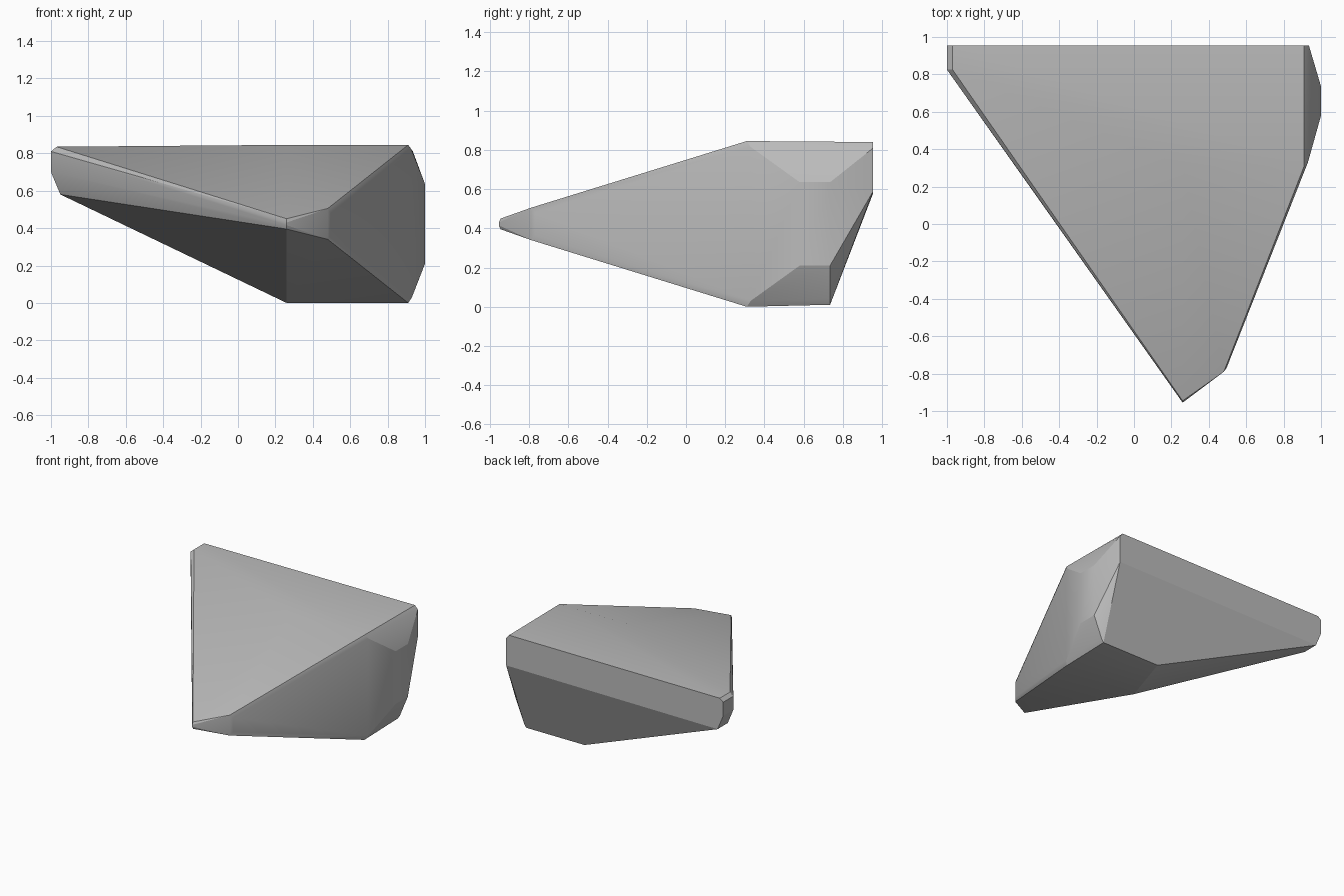
import bpy, bmesh, math

default = bpy.data.objects.get("Cube")
if default:
    bpy.data.objects.remove(default, do_unlink=True)

HEIGHT = .845
BACK = .955

# Stone material
stone = bpy.data.materials.new("grey stone")
stone.use_nodes = True
colour = (.5, .5, .5, 1)
stone.diffuse_color = colour
stone.node_tree.nodes["Principled BSDF"].inputs["Base Color"].default_value = colour

# Corners of the front and right facets, mirrored between top and bottom
corners = []
for x, y, z in [
    (.26, .31, HEIGHT), (.91, .31, HEIGHT), (.93, .33, .815),  # ridge and shoulder
    (.48, -.79, .505), (.495, -.77, .48),                      # blunt side of the nose
    (.26, -.945, .45), (.26, -.955, .43),                      # nose tip
    (1, .58, .635), (1, .735, .635),                           # bulge on the right
]:
    corners += [(x, y, z), (x, y, HEIGHT - z)]

# Left end: a narrow chamfered block
for x, z in [(-.97, .835), (-1, .81), (-1, .7), (-.95, .58)]:
    corners += [(x, .825, z), (x, BACK, z)]

# Back face and undercut
corners += [(.91, BACK, .84), (.935, BACK, .81), (.935, BACK, .59)]
corners += [(.39, .735, .01), (.91, .735, .01), (.93, .735, .04)]

# Wrap the corners into one faceted rock
bm = bmesh.new()
for corner in corners:
    bm.verts.new(corner)
hull = bmesh.ops.convex_hull(bm, input=bm.verts)
loose = [v for v in bm.verts if not v.link_faces]
bmesh.ops.delete(bm, geom=loose, context='VERTS')
bmesh.ops.dissolve_limit(bm, angle_limit=math.radians(1.5), verts=bm.verts, edges=bm.edges)
bmesh.ops.recalc_face_normals(bm, faces=bm.faces)
low = min(v.co.z for v in bm.verts)
bmesh.ops.translate(bm, verts=bm.verts, vec=(0, 0, -low))

mesh = bpy.data.meshes.new("rock")
bm.to_mesh(mesh)
bm.free()
mesh.materials.append(stone)
rock = bpy.data.objects.new("rock", mesh)
bpy.context.collection.objects.link(rock)

# Soften the small chamfers, keep the big edges crisp
bpy.context.view_layer.objects.active = rock
rock.select_set(True)
bpy.ops.object.shade_smooth_by_angle(angle=math.radians(20))
